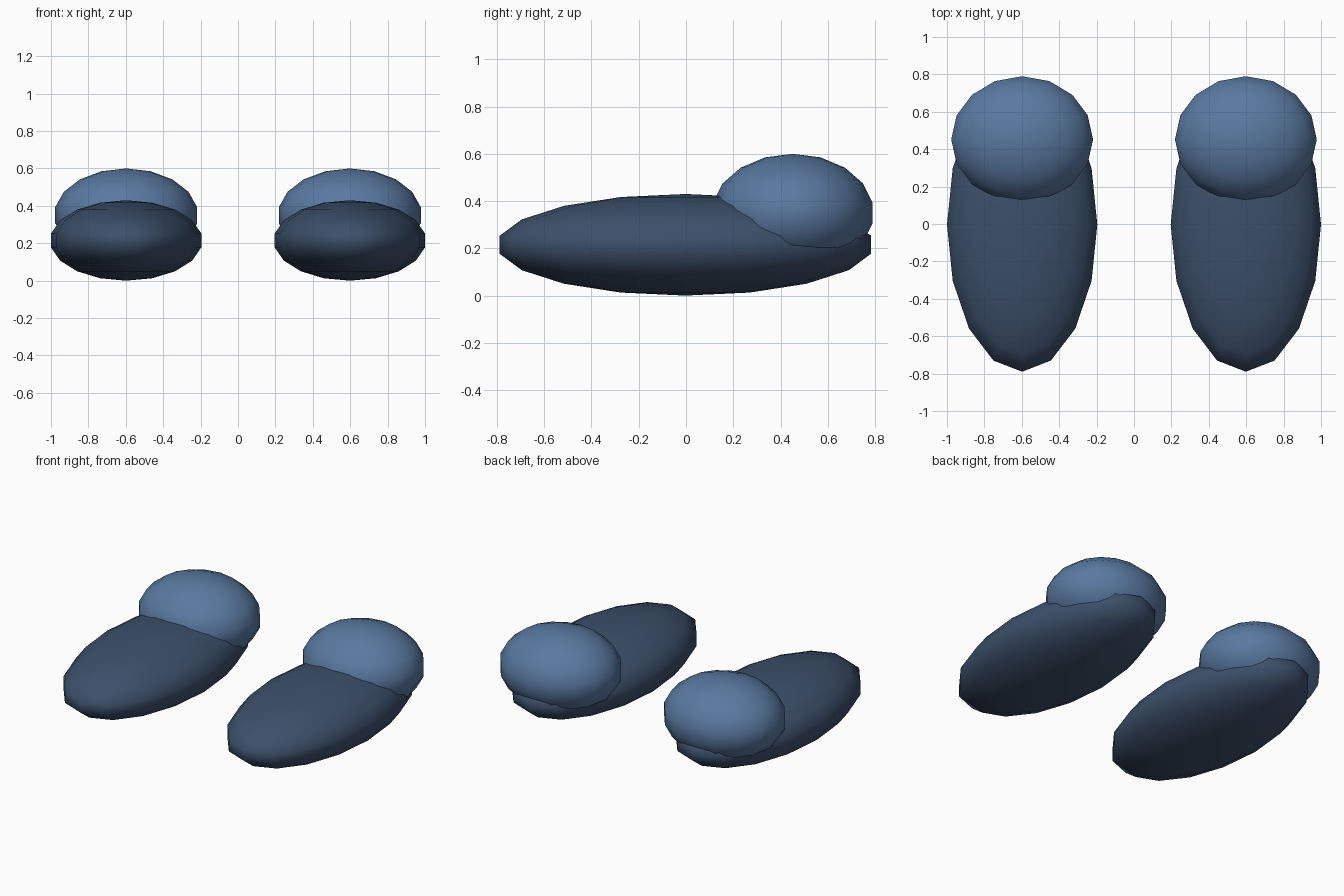
import bpy

if "Cube" in bpy.data.objects:
    bpy.data.objects.remove(bpy.data.objects["Cube"])


def material(name, color):
    mat = bpy.data.materials.new(name)
    mat.diffuse_color = color
    mat.use_nodes = True
    mat.node_tree.nodes["Principled BSDF"].inputs["Base Color"].default_value = mat.diffuse_color
    return mat


def ellipsoid(name, location, radii, mat):
    # Low-poly smooth sphere: 16 segments, 9 rings, squashed to shape
    bpy.ops.mesh.primitive_uv_sphere_add(segments=16, ring_count=9, radius=1, location=location)
    obj = bpy.context.object
    obj.name = name
    obj.scale = radii
    bpy.ops.object.transform_apply(location=False, rotation=False, scale=True)
    bpy.ops.object.shade_smooth()
    obj.data.materials.append(mat)
    return obj


dark_blue = material("dark_blue", (0.045, 0.08, 0.145, 1))
mid_blue = material("mid_blue", (0.10, 0.19, 0.35, 1))

# A pair of slippers: long sole and rounded upper for each side
for side, sign in (("left", -1), ("right", 1)):
    ellipsoid(f"{side}_sole", (sign * 0.598, -0.003, 0.215), (0.408, 0.799, 0.215), dark_blue)
    ellipsoid(f"{side}_upper", (sign * 0.598, 0.452, 0.35), (0.385, 0.343, 0.25), mid_blue)
